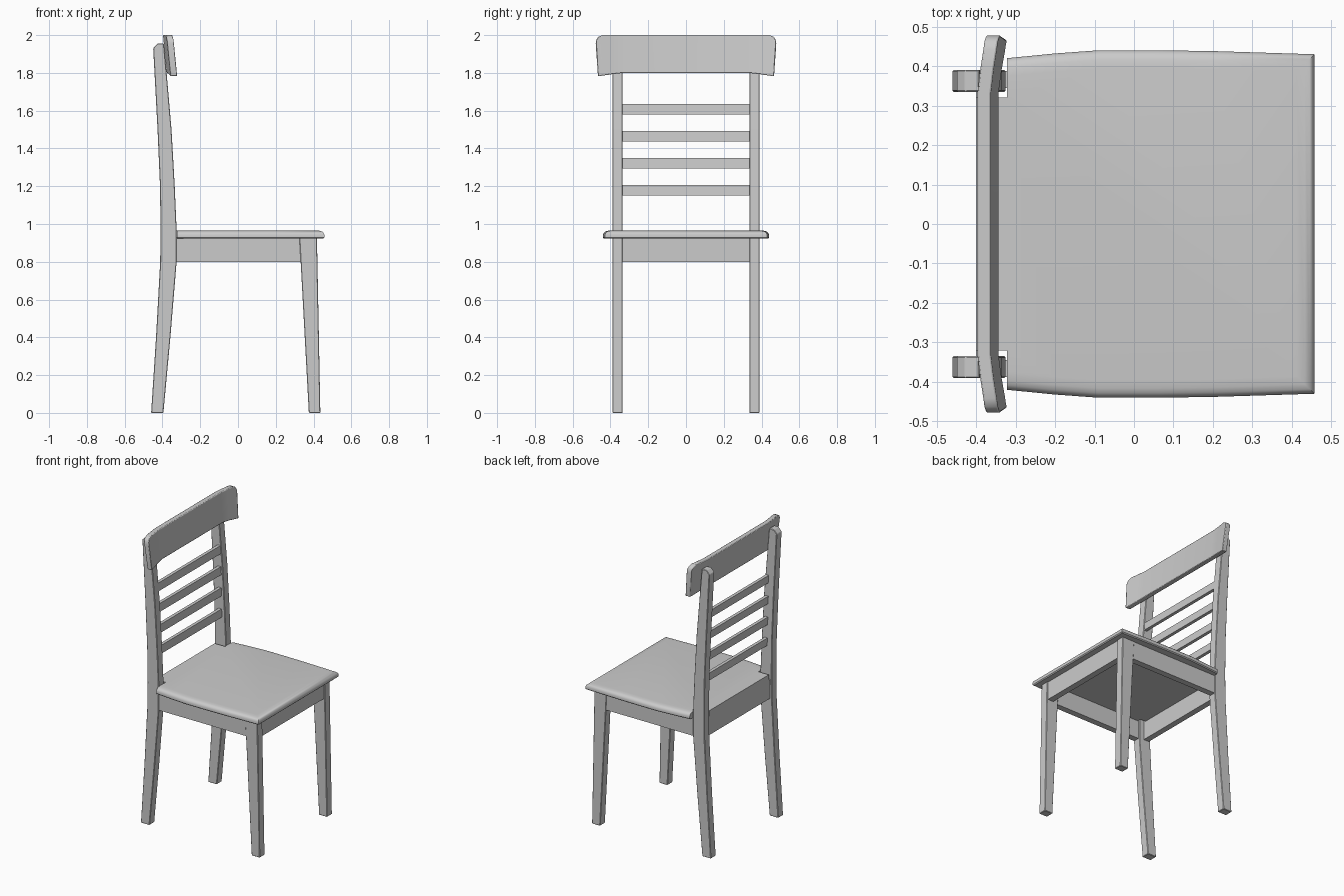
import bpy, bmesh

cube = bpy.data.objects.get("Cube")
if cube:
    bpy.data.objects.remove(cube, do_unlink=True)

paint = bpy.data.materials.new("light grey")
paint.use_nodes = True
GREY = (0.6, 0.6, 0.6, 1)
paint.diffuse_color = GREY
paint.node_tree.nodes["Principled BSDF"].inputs["Base Color"].default_value = GREY


def loft(name, sections, bevel=0.003, segments=1):
    """Skin a row of matching closed sections and cap both ends."""
    bm = bmesh.new()
    rings = [[bm.verts.new(p) for p in s] for s in sections]
    n = len(rings[0])
    for a, b in zip(rings, rings[1:]):
        for i in range(n):
            j = (i + 1) % n
            bm.faces.new((a[i], a[j], b[j], b[i]))
    bm.faces.new(rings[0][::-1])
    bm.faces.new(rings[-1])
    bmesh.ops.recalc_face_normals(bm, faces=bm.faces[:])
    mesh = bpy.data.meshes.new(name)
    bm.to_mesh(mesh)
    bm.free()
    mesh.materials.append(paint)
    obj = bpy.data.objects.new(name, mesh)
    bpy.context.collection.objects.link(obj)
    if bevel:
        mod = obj.modifiers.new("soft edges", "BEVEL")
        mod.width, mod.segments = bevel, segments
        mod.limit_method, mod.angle_limit = "ANGLE", 0.6
    return obj


def box(name, x0, x1, y0, y1, z0, z1, lean=0.0, bevel=0.0):
    def ring(z, dx):
        return [(x0 + dx, y0, z), (x1 + dx, y0, z), (x1 + dx, y1, z), (x0 + dx, y1, z)]
    return loft(name, [ring(z0, 0), ring(z1, lean)], bevel)


def post(name, levels, y0, y1):
    """Leg from (z, back x, front x) levels."""
    return loft(name, [[(a, y0, z), (b, y0, z), (b, y1, z), (a, y1, z)]
                       for z, a, b in levels])


# Legs, with the rear ones rising into the back posts
REAR = [(0, -0.46, -0.395), (0.4, -0.434, -0.358), (0.8, -0.412, -0.325),
        (0.97, -0.41, -0.325), (1.2, -0.413, -0.335), (1.5, -0.426, -0.352),
        (1.8, -0.442, -0.378), (1.93, -0.449, -0.39), (1.955, -0.427, -0.392)]
FRONT = [(0, 0.375, 0.436), (0.925, 0.325, 0.418)]
for side, s in (("left", 1), ("right", -1)):
    y0, y1 = sorted((s * 0.335, s * 0.39))
    post("rear_leg_" + side, REAR, y0, y1)
    post("front_leg_" + side, FRONT, y0, y1)
    a0, a1 = sorted((s * 0.345, s * 0.387))
    box("side_apron_" + side, -0.34, 0.34, a0, a1, 0.8, 0.93)

# Front and rear aprons
box("front_apron", 0.37, 0.412, -0.34, 0.34, 0.8, 0.93)
box("rear_apron", -0.4, -0.36, -0.34, 0.34, 0.8, 0.93)

# Seat with bowed sides and a tongue between the rear posts
half = [(0.457, 0.43), (0.2, 0.438), (0.06, 0.44), (-0.09, 0.44), (-0.2, 0.432),
        (-0.322, 0.42), (-0.322, 0.32), (-0.4, 0.32)]
outline = half + [(x, -y) for x, y in reversed(half)]


def seat_ring(z, inset):
    ring = []
    for x, y in outline:
        sign = 1 if y > 0 else -1
        px = x - inset if x > 0.4 else x
        py = y - sign * inset if abs(y) > 0.4 else y
        ring.append((px, py, z))
    return ring


seat = loft("seat", [seat_ring(z, i) for z, i in
                     ((0.923, 0.006), (0.929, 0.0), (0.943, 0.0), (0.953, 0.004),
                      (0.96, 0.012), (0.964, 0.024), (0.966, 0.045))], 0)

# Back slats
for i in range(4):
    z = 1.152 + i * 0.143
    x = -0.365 - i * 0.003
    box("back_slat_%d" % (i + 1), x - 0.011, x + 0.011, -0.34, 0.34, z, z + 0.054,
        lean=-0.004)

# Top rail: (top y, top z, bottom y, bottom z, forward bend)
stations = [(0.478, 1.955, 0.466, 1.783, 0.02), (0.474, 1.977, 0.462, 1.783, 0.019),
            (0.463, 1.992, 0.453, 1.784, 0.017), (0.442, 2.0, 0.437, 1.786, 0.015),
            (0.39, 2.0, 0.388, 1.794, 0.007), (0.33, 2.0, 0.33, 1.8, 0.0)]
full = [(-a, b, -c, d, e) for a, b, c, d, e in stations] + stations[::-1]


def rail_section(ty, tz, by, bz, bend):
    def back(z):
        return -0.397 + (2.0 - z) * 0.1 + bend
    return [(back(tz), ty, tz), (back(tz) + 0.034, ty, tz),
            (back(bz) + 0.034, by, bz), (back(bz), by, bz)]


rail = loft("top_rail", [rail_section(*s) for s in full], 0.004, 2)

# Smooth shading with crisp corners
bpy.ops.object.select_all(action="DESELECT")
for obj in (seat, rail):
    obj.select_set(True)
bpy.context.view_layer.objects.active = seat
bpy.ops.object.shade_smooth_by_angle(angle=0.6)
